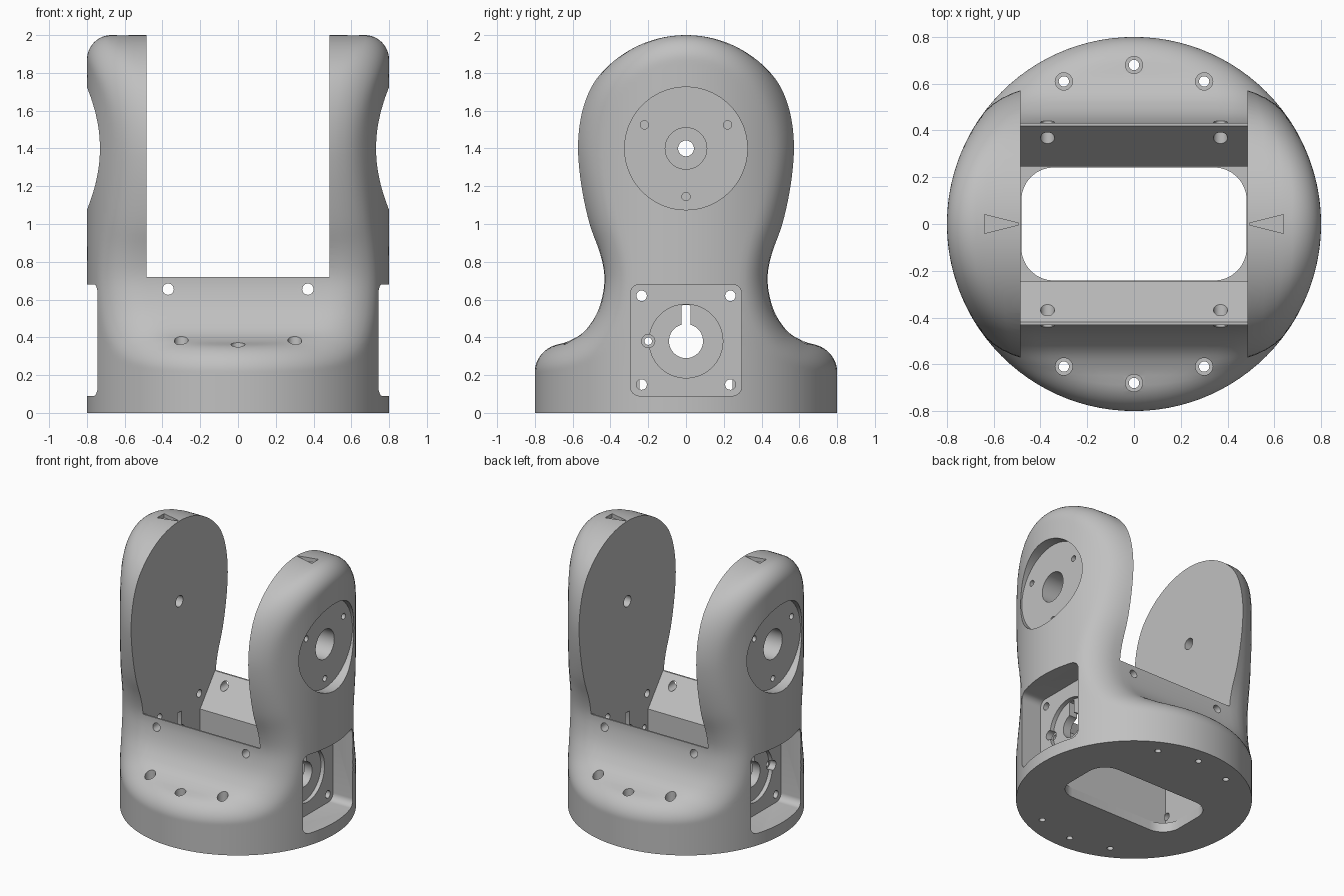
import bpy, bmesh, math
from mathutils import Vector, kdtree

cube = bpy.data.objects.get("Cube")
if cube:
    bpy.data.objects.remove(cube, do_unlink=True)

RADIUS, FILLET, SLOT, PIVOT = 0.8, 0.13, 0.485, 1.4

grey = bpy.data.materials.new("plain grey")
grey.use_nodes = True
grey.diffuse_color = (0.53, 0.53, 0.53, 1)
grey.node_tree.nodes["Principled BSDF"].inputs["Base Color"].default_value = (0.53, 0.53, 0.53, 1)


# Side profile: round head, waisted neck, flat shoulder
def catmull(pts, steps):
    out = []
    for a, b, c, d in zip(pts, pts[1:], pts[2:], pts[3:]):
        for i in range(steps):
            t = i / steps
            out.append(0.5 * (2 * b + (c - a) * t + (2 * a - 5 * b + 4 * c - d) * t ** 2
                              + (3 * b - a - 3 * c + d) * t ** 3))
    return out


head = [Vector((0.6 * math.cos(a), PIVOT + 0.6 * math.sin(a), 0))
        for a in (math.radians(110 - i * 0.5) for i in range(220))]
neck = [Vector((y, z, 0)) for y, z in (
    (0.59, 1.5), (0.6, 1.4), (0.588, 1.28), (0.56, 1.15), (0.515, 1.0), (0.46, 0.86),
    (0.433, 0.74), (0.438, 0.64), (0.47, 0.53), (0.53, 0.44), (0.6, 0.39),
    (0.7, 0.36), (1.0, 0.33), (1.3, 0.3))]
profile = head + catmull(neck, 50)
tree = kdtree.KDTree(len(profile))
for i, p in enumerate(profile):
    tree.insert(p, i)
tree.balance()


def profile_distance(y, z):
    q = Vector((y, z, 0))
    co, i, _ = tree.find(q)
    tan = profile[min(i + 1, len(profile) - 1)] - profile[max(i - 1, 0)]
    return (q - co).dot(Vector((-tan.y, tan.x, 0)).normalized())


# Round column cut by the side profile, with a rolled edge where they meet
def outside(x, y, z):
    a = math.hypot(x, y) - RADIUS + FILLET
    b = profile_distance(y, z) + FILLET
    return min(max(a, b), 0) + math.hypot(max(a, 0), max(b, 0)) - FILLET


def reach(dx, dy, z):
    lo, hi = 0.0, 1.3
    for _ in range(18):
        mid = (lo + hi) / 2
        if outside(dx * mid, dy * mid, z) < 0:
            lo = mid
        else:
            hi = mid
    return lo


QUARTER = 26
levels = [0, 0.1] + [0.18 + 0.01 * i for i in range(27)]
levels += [0.45 + 0.95 * i / 27 for i in range(27)]
levels += [PIVOT + 0.6 * math.sin(math.radians(88.6 * i / 28)) for i in range(29)]

bm = bmesh.new()
rings = []
for z in levels:
    depth = max(reach(0, 1, z), 0.004)
    arc = []
    for i in range(QUARTER + 1):
        t = math.pi / 2 * i / QUARTER
        d = Vector((RADIUS * math.cos(t), depth * math.sin(t))).normalized()
        if i == QUARTER:
            d = Vector((0, 1))
        arc.append(d * reach(d.x, d.y, z))
    half = arc + [Vector((-p.x, p.y)) for p in arc[-2::-1]]
    loop = half + [Vector((p.x, -p.y)) for p in half[-2:0:-1]]
    rings.append([bm.verts.new((p.x, p.y, z)) for p in loop])
for low, high in zip(rings, rings[1:]):
    for i in range(len(low)):
        j = (i + 1) % len(low)
        bm.faces.new((low[i], low[j], high[j], high[i]))
bm.faces.new(rings[0][::-1])
bm.faces.new(rings[-1])
bmesh.ops.recalc_face_normals(bm, faces=bm.faces)


def make_object(name, bm):
    mesh = bpy.data.meshes.new(name)
    bm.to_mesh(mesh)
    bm.free()
    ob = bpy.data.objects.new(name, mesh)
    bpy.context.collection.objects.link(ob)
    return ob


body = make_object("yoke_housing", bm)
body.data.materials.append(grey)


# Outline helpers
def circle(u, v, r, n=40):
    return [(u + r * math.cos(2 * math.pi * i / n), v + r * math.sin(2 * math.pi * i / n))
            for i in range(n)]


def rounded(u, v, w, h, r, n=8):
    pts = []
    for k, (su, sv) in enumerate(((1, 1), (-1, 1), (-1, -1), (1, -1))):
        for i in range(n + 1):
            a = math.pi / 2 * (k + i / n)
            pts.append((u + su * (w - r) + r * math.cos(a), v + sv * (h - r) + r * math.sin(a)))
    return pts


PLACE = {"x": lambda u, v, c: (c, u, v), "y": lambda u, v, c: (u, c, v), "z": lambda u, v, c: (u, v, c)}


def prism(bm, pts, axis, lo, hi):
    a, b = ([bm.verts.new(PLACE[axis](u, v, c)) for u, v in pts] for c in (lo, hi))
    for i in range(len(a)):
        j = (i + 1) % len(a)
        bm.faces.new((a[i], a[j], b[j], b[i]))
    bm.faces.new(a[::-1])
    bm.faces.new(b)


def carve(shapes):
    bm = bmesh.new()
    for s in shapes:
        prism(bm, *s)
    bmesh.ops.recalc_face_normals(bm, faces=bm.faces)
    cutter = make_object("cutter", bm)
    cutter.hide_render = True
    mod = body.modifiers.new("carve", "BOOLEAN")
    mod.operation, mod.solver, mod.object = "DIFFERENCE", "EXACT", cutter
    bpy.context.view_layer.objects.active = body
    bpy.ops.object.modifier_apply(modifier=mod.name)
    bpy.data.objects.remove(cutter, do_unlink=True)


def both(pts, lo, hi):
    return [(pts, "x", lo, hi), (pts, "x", -hi, -lo)]


# Gap between the arms and the funnel-shaped cavity below it
wall = [(0.245, 0.07), (0.245, 0.5), (0.42, 0.72), (1, 0.72), (1, 2.5)]
carve([(wall + [(-y, z) for y, z in wall[::-1]], "x", -SLOT, SLOT)])

# Base opening, pivot pockets and motor pockets
carve([(rounded(0, 0, 0.482, 0.242, 0.14), "z", -0.1, 0.12)]
      + both(circle(0, PIVOT, 0.325, 72), 0.72, 1)
      + both(rounded(0, 0.385, 0.295, 0.295, 0.05), 0.58, 1))

# Counterbores, motor recess and engraved pointers
mounts = [(x, s * y) for x, y in ((-0.3, 0.61), (0, 0.68), (0.3, 0.61)) for s in (-1, 1)]
pointers = [([(s * 0.495, 0.004), (s * 0.495, -0.004), (s * 0.64, -0.04), (s * 0.64, 0.04)],
             "z", 1.97, 2.2) for s in (-1, 1)]
carve(both(circle(0, PIVOT, 0.11), 0.57, 0.9)
      + both(circle(0, 0.38, 0.195, 64), 0.55, 0.65)
      + [(circle(x, y, 0.037, 24), "z", 0.29, 0.6) for x, y in mounts]
      + pointers)

# Screw holes, shaft holes and wall holes
holes = both(circle(0, PIVOT, 0.042, 24), 0.4, 0.9) + both(circle(0, 0.38, 0.09), 0.4, 0.7)
holes += both(circle(-0.2, 0.38, 0.035, 24), 0.53, 0.7)
for y, z in ((-0.22, 1.525), (0.22, 1.525), (0, 1.145)):
    holes += both(circle(y, z, 0.022, 20), 0.62, 0.9)
for y in (-0.235, 0.235):
    for z in (0.15, 0.62):
        holes += both(circle(y, z, 0.028, 20), 0.48, 0.7)
holes += [(circle(x, y, 0.022, 20), "z", -0.1, 0.5) for x, y in mounts]
for x in (-0.37, 0.37):
    holes.append((circle(x, 0.655, 0.03, 24), "y", -0.8, 0.8))
carve(holes)

# Shaft key slot and locating pin hole
carve(both(rounded(0, 0.475, 0.023, 0.095, 0.004, 2), 0.42, 0.7)
      + both(circle(-0.2, 0.38, 0.02, 20), 0.42, 0.7))

# Smooth shading with crisp edges
bpy.ops.object.select_all(action="DESELECT")
body.select_set(True)
bpy.context.view_layer.objects.active = body
bpy.ops.object.shade_smooth_by_angle(angle=math.radians(30))
